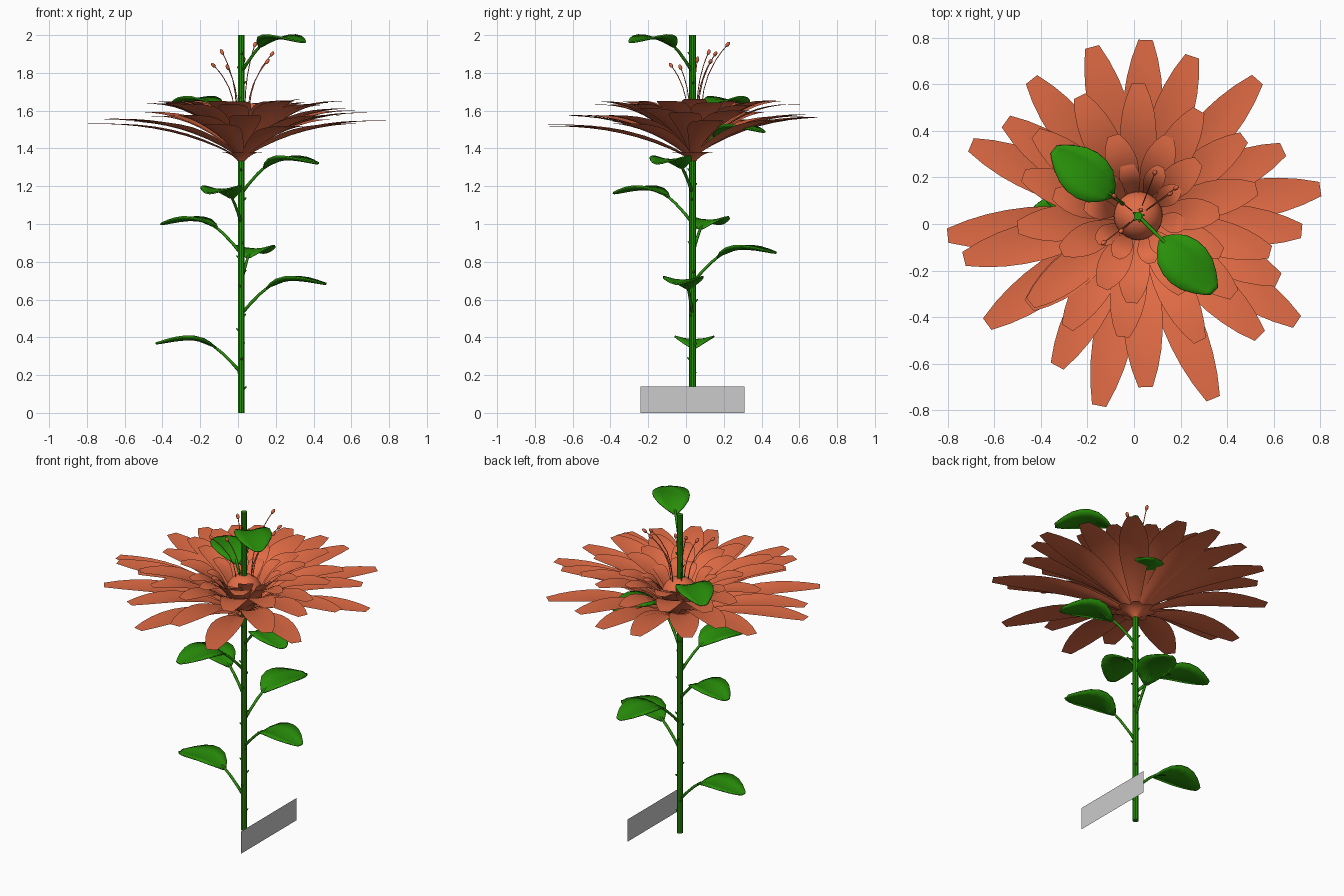
import bpy, bmesh, math, random
from mathutils import Vector

if "Cube" in bpy.data.objects:
    bpy.data.objects.remove(bpy.data.objects["Cube"])

random.seed(4)
CX, CY = 0.018, 0.035          # stem axis


def mat(name, rgb):
    m = bpy.data.materials.new(name)
    m.diffuse_color = (*rgb, 1)
    m.use_nodes = True
    m.node_tree.nodes["Principled BSDF"].inputs["Base Color"].default_value = m.diffuse_color
    return m


ORANGE = mat("petal_orange", (0.76, 0.15, 0.06))
GREEN = mat("leaf_green", (0.022, 0.28, 0.003))


def finish(bm, name, material=None):
    me = bpy.data.meshes.new(name)
    bm.to_mesh(me)
    bm.free()
    for p in me.polygons:
        p.use_smooth = True
    ob = bpy.data.objects.new(name, me)
    bpy.context.collection.objects.link(ob)
    if material:
        me.materials.append(material)
    return ob


def tube(bm, pts, radii, sides=6):
    """Sweep a round section along points."""
    pts = [Vector(p) for p in pts]
    rings = []
    for i, p in enumerate(pts):
        d = (pts[min(i + 1, len(pts) - 1)] - pts[max(i - 1, 0)]).normalized()
        u = d.cross(Vector((0.31, 0.95, 0.02))).normalized()
        v = d.cross(u)
        rings.append([bm.verts.new(p + radii[i] * (math.cos(a) * u + math.sin(a) * v))
                      for a in (math.tau * k / sides for k in range(sides))])
    for a, b in zip(rings, rings[1:]):
        for k in range(sides):
            bm.faces.new((a[k], a[(k + 1) % sides], b[(k + 1) % sides], b[k]))
    bm.faces.new(rings[0][::-1])
    bm.faces.new(rings[-1])


def blade(bm, ang, spine, widths, cups):
    """Cupped strip: spine of (r, z), half widths, edge lift per row."""
    c, s = math.cos(ang), math.sin(ang)
    rows = []
    for (r, z), w, cup in zip(spine, widths, cups):
        rows.append([bm.verts.new((CX + r * c - k * w * s, CY + r * s + k * w * c,
                                   z + cup * w * k * k)) for k in (-1, -0.5, 0, 0.5, 1)])
    for a, b in zip(rows, rows[1:]):
        for k in range(4):
            bm.faces.new((a[k], b[k], b[k + 1], a[k + 1]))


def petal(bm, ang, length, z0, z1, half_w, r0=0.03, cup=0.25):
    prof = (0.22, 0.42, 0.62, 0.8, 0.94, 1.0, 0.97, 0.86, 0.66, 0.36)
    ts = [i / (len(prof) - 1) for i in range(len(prof))]
    spine = [(r0 + (length - r0) * t, z0 + (z1 - z0) * (1 - (1 - t) ** 2.4)) for t in ts]
    blade(bm, ang, spine, [half_w * p for p in prof], [cup * (1 - t) for t in ts])


# stem
bm = bmesh.new()
tube(bm, [(CX, CY, z) for z in (0, 0.5, 1, 1.5, 2)], [0.018] * 5, 10)
ob = finish(bm, "stem", GREEN)
bpy.context.view_layer.objects.active = ob
ob.select_set(True)
bpy.ops.object.shade_smooth_by_angle()

# thorns spiralling up the stem
bm = bmesh.new()
for i in range(24):
    a, z = i * 2.4, 0.13 + i * 0.077
    c, s = math.cos(a), math.sin(a)
    tube(bm, [(CX + r * c, CY + r * s, z + h) for r, h in ((0.014, 0), (0.022, 0.004), (0.029, 0.01))],
         [0.008, 0.005, 0.001], 5)
finish(bm, "thorns", GREEN)

# leaves: tip x, tip y, height of the stalk base
leaves = [(-0.435, 0.05, 0.21), (0.465, -0.045, 0.525), (0.135, 0.475, 0.69), (-0.405, 0.175, 0.842),
          (-0.15, -0.38, 1.005), (0.42, -0.15, 1.163), (0.22, 0.41, 1.33), (-0.345, 0.32, 1.478),
          (0.345, -0.29, 1.805)]
for i, (x, y, z) in enumerate(leaves):
    ang = math.atan2(y - CY, x - CX)
    f = math.hypot(x - CX, y - CY) / 0.455
    bm = bmesh.new()
    stalk = [(0.0, 0.0), (0.05, 0.055), (0.1, 0.105), (0.15, 0.145), (0.22, 0.168)]
    tube(bm, [(CX + r * f * math.cos(ang), CY + r * f * math.sin(ang), z + h) for r, h in stalk],
         [0.010, 0.008, 0.008, 0.007, 0.003])
    finish(bm, f"leaf_stalk_{i + 1}", GREEN)
    bm = bmesh.new()
    spine = [(0.135, 0.135), (0.16, 0.153), (0.2, 0.17), (0.25, 0.18), (0.3, 0.181),
             (0.35, 0.176), (0.4, 0.168), (0.435, 0.162), (0.455, 0.16)]
    blade(bm, ang, [(r * f, z + h) for r, h in spine],
          [0.012, 0.05, 0.085, 0.102, 0.104, 0.093, 0.066, 0.039, 0.02], [0.18] * 9)
    ob = finish(bm, f"leaf_{i + 1}", GREEN)
    sol = ob.modifiers.new("thickness", 'SOLIDIFY')
    sol.thickness = 0.008

# outer petals, placed by their tips in plan
tips = [(0.05, 0.79), (-0.18, 0.76), (0.25, 0.72), (0.53, 0.62), (-0.44, 0.62), (0.64, 0.32),
        (-0.55, 0.44), (-0.70, 0.34), (0.80, 0.15), (0.72, -0.03), (-0.80, -0.05),
        (-0.73, -0.15), (0.62, -0.24), (0.70, -0.42), (0.54, -0.48), (-0.63, -0.43),
        (-0.45, -0.35), (-0.33, -0.61), (-0.15, -0.78), (0.05, -0.70), (0.34, -0.75)]
bm = bmesh.new()
for x, y in tips:
    R = math.hypot(x - CX, y - CY)
    petal(bm, math.atan2(y - CY, x - CX), R, 1.36 + (0.82 - R) * 0.2,
          1.532 + (0.82 - R) * 0.5, 0.086)
finish(bm, "outer_petals", ORANGE)

# inner petal rings: count, length, base height, tip height, half width, base radius
rings = [("middle_petals", 14, 0.57, 1.40, 1.64, 0.078, 0.05),
         ("inner_petals", 11, 0.37, 1.42, 1.655, 0.068, 0.06),
         ("heart_petals", 10, 0.22, 1.45, 1.625, 0.045, 0.08)]
for name, n, length, z0, z1, w, r0 in rings:
    bm = bmesh.new()
    for i in range(n):
        petal(bm, math.tau * (i + random.uniform(-0.2, 0.2)) / n + length * 5,
              length * random.uniform(0.9, 1.08), z0, z1 + random.uniform(-0.015, 0.015), w, r0)
    finish(bm, name, ORANGE)

# sepals under the flower
bm = bmesh.new()
for i in range(7):
    petal(bm, math.tau * i / 7, 0.115, 1.33, 1.38, 0.035, 0.015)
finish(bm, "sepals", ORANGE)

# round flower centre
bm = bmesh.new()
bmesh.ops.create_uvsphere(bm, u_segments=24, v_segments=14, radius=0.105)
bmesh.ops.translate(bm, verts=bm.verts, vec=(CX, CY, 1.5))
finish(bm, "flower_centre", ORANGE)

# stamens: thin bent filaments with oval anthers
stamens = [(0.09, 0.22, 1.95), (-0.085, 0.12, 1.91), (0.18, 0.155, 1.90), (0.155, 0.13, 1.86),
           (-0.13, -0.08, 1.84), (-0.055, -0.03, 1.83), (0.03, 0.06, 1.87)]
bm = bmesh.new()
heads = bmesh.new()
for x, y, z in stamens:
    dx, dy = x - CX, y - CY
    path = [(CX + dx * (0.25 + 0.75 * t ** 2.6), CY + dy * (0.25 + 0.75 * t ** 2.6),
             1.55 + (z - 1.55) * t) for t in (0, 0.2, 0.4, 0.6, 0.8, 0.9, 1)]
    tube(bm, path, [0.0025] * 7, 5)
    d = (Vector(path[-1]) - Vector(path[-2])).normalized()
    c = Vector((x, y, z))
    tube(heads, [c + d * k for k in (-0.017, -0.01, 0, 0.01, 0.017)],
         [0.002, 0.008, 0.010, 0.008, 0.002], 8)
finish(bm, "stamen_filaments", ORANGE)
finish(heads, "anthers", ORANGE)

# upright grey tag beside the stem
bm = bmesh.new()
bm.faces.new([bm.verts.new((0.19, y, z)) for y, z in
              ((-0.24, 0), (0.31, 0), (0.31, 0.14), (-0.24, 0.14))])
finish(bm, "ground_tag")
